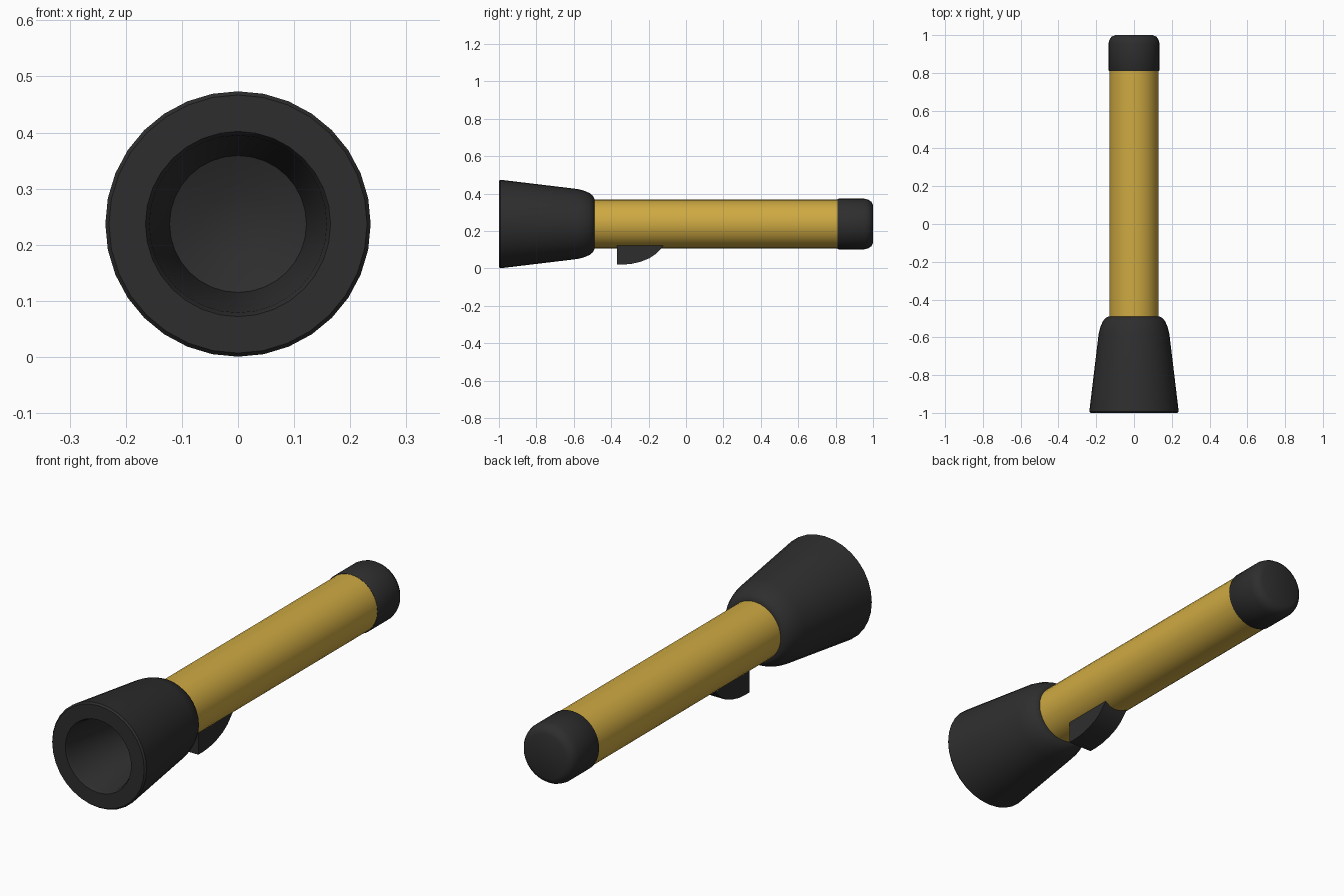
import bpy, bmesh, math

if "Cube" in bpy.data.objects:
    bpy.data.objects.remove(bpy.data.objects["Cube"])

AXIS_Z = 0.237   # height of the torch's long axis


def material(name, rgb):
    m = bpy.data.materials.new(name)
    m.diffuse_color = (*rgb, 1)
    m.use_nodes = True
    m.node_tree.nodes["Principled BSDF"].inputs["Base Color"].default_value = m.diffuse_color
    return m


black = material("black rubber", (0.027, 0.027, 0.027))
yellow = material("yellow paint", (0.62, 0.40, 0.055))


def finish(bm, name, mat, angle):
    bmesh.ops.remove_doubles(bm, verts=bm.verts, dist=1e-5)
    bmesh.ops.recalc_face_normals(bm, faces=bm.faces)
    mesh = bpy.data.meshes.new(name)
    bm.to_mesh(mesh)
    bm.free()
    mesh.materials.append(mat)
    ob = bpy.data.objects.new(name, mesh)
    bpy.context.collection.objects.link(ob)
    bpy.ops.object.select_all(action='DESELECT')
    bpy.context.view_layer.objects.active = ob
    ob.select_set(True)
    bpy.ops.object.shade_smooth_by_angle(angle=math.radians(angle))
    return ob


def lathe(name, profile, mat, sides=32, angle=35):
    """Spin (radius, y) points round the long axis."""
    bm = bmesh.new()
    verts = [bm.verts.new((0, y, AXIS_Z + r)) for r, y in profile]
    edges = [bm.edges.new(p) for p in zip(verts, verts[1:])]
    bmesh.ops.spin(bm, geom=verts + edges, cent=(0, 0, AXIS_Z), axis=(0, 1, 0),
                   angle=math.tau, steps=sides, use_merge=True)
    return finish(bm, name, mat, angle)


# Flared head with a tapering hollow and a shallow bowl at the bottom
lathe("head", [(0, -0.63), (0.06, -0.637), (0.122, -0.66), (0.158, -0.985),
               (0.165, -1.0), (0.230, -1.0), (0.2365, -0.992),
               (0.187, -0.58), (0.178, -0.545), (0.165, -0.515),
               (0.150, -0.497), (0.135, -0.49), (0, -0.49)], black)

# Handle tube
lathe("handle", [(0, -0.52), (0.131, -0.52), (0.131, 0.84), (0, 0.84)], yellow)

# Rounded end cap
lathe("end_cap", [(0, 0.81), (0.132, 0.81), (0.135, 0.815), (0.135, 0.955),
                  (0.130, 0.975), (0.119, 0.991), (0.100, 1.0), (0, 1.0)], black)

# Thumb switch under the handle: side profile extruded across x
profile = [(-0.37, 0.16), (-0.37, 0.02), (-0.335, 0.02), (-0.29, 0.024),
           (-0.24, 0.036), (-0.195, 0.054), (-0.16, 0.078), (-0.125, 0.115),
           (-0.11, 0.16)]
bm = bmesh.new()
face = bm.faces.new([bm.verts.new((-0.06, y, z)) for y, z in profile])
ext = bmesh.ops.extrude_face_region(bm, geom=[face], use_keep_orig=True)
bmesh.ops.translate(bm, vec=(0.12, 0, 0),
                    verts=[g for g in ext["geom"] if isinstance(g, bmesh.types.BMVert)])
finish(bm, "switch", black, 35)
